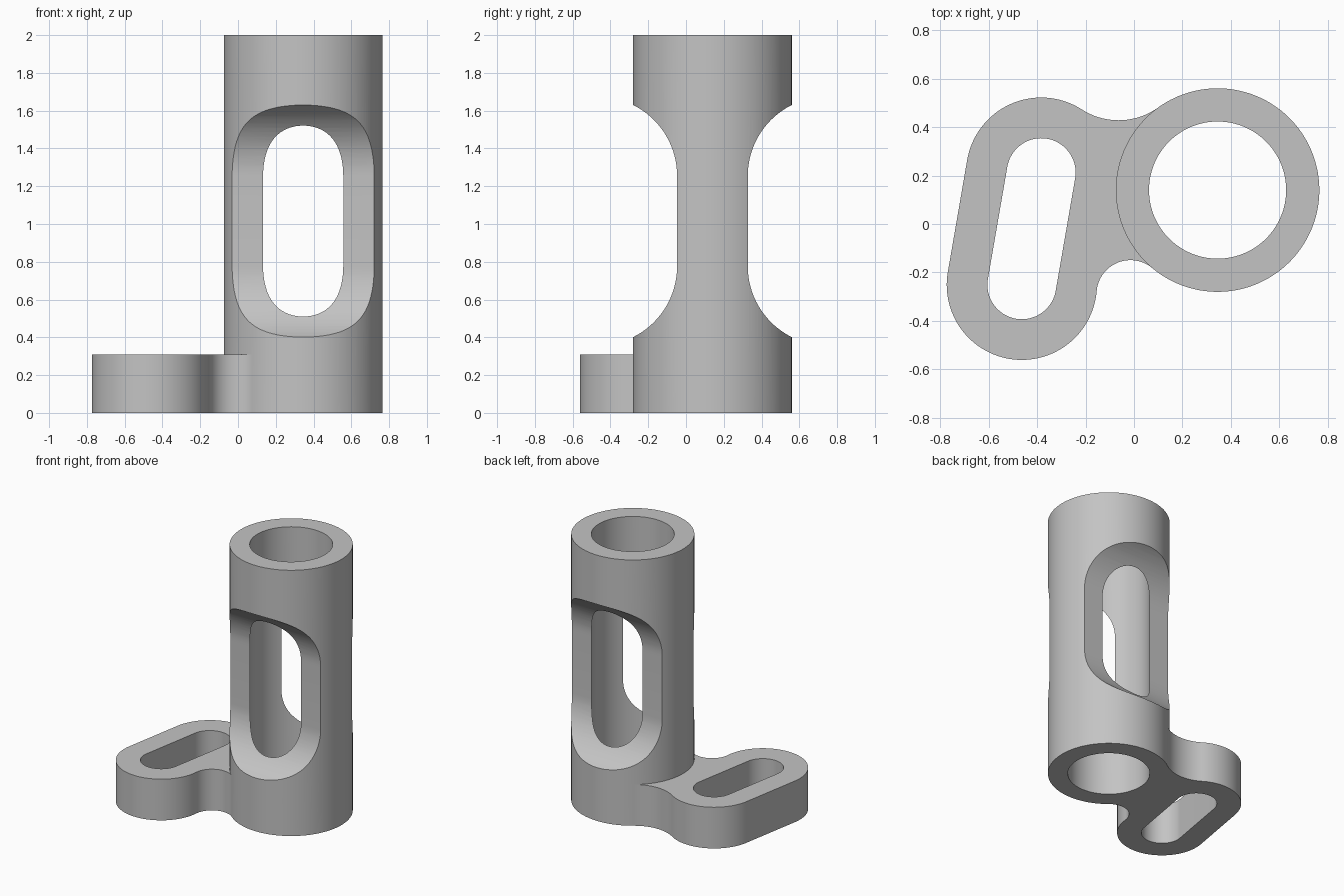
import bpy
import bmesh
from math import pi, cos, sin, atan2, acos, radians
from mathutils import Vector, Matrix

if "Cube" in bpy.data.objects:
    bpy.data.objects.remove(bpy.data.objects["Cube"], do_unlink=True)

grey = bpy.data.materials.new("plain_grey")
grey.use_nodes = True
colour = (0.55, 0.55, 0.55, 1)
grey.diffuse_color = colour
grey.node_tree.nodes["Principled BSDF"].inputs["Base Color"].default_value = colour

# Main dimensions
TUBE, TUBE_R, BORE_R = Vector((0.345, 0.14)), 0.42, 0.283
SLOT_BACK, SLOT_FRONT = Vector((-0.383, 0.212)), Vector((-0.463, -0.251))
PAD_R, SLOT_R, PLATE_H = 0.31, 0.142, 0.31


def arc(centre, radius, start, end, steps=48):
    return [centre + radius * Vector((cos(a), sin(a)))
            for a in (start + (end - start) * i / steps for i in range(steps + 1))]


def angle(a, b):
    d = b - a
    return atan2(d.y, d.x)


def prism(name, points, low, high, frame=Matrix()):
    bm = bmesh.new()
    face = bm.faces.new([bm.verts.new((p.x, p.y, low)) for p in points])
    top = bmesh.ops.extrude_face_region(bm, geom=[face])["geom"]
    bmesh.ops.translate(bm, vec=(0, 0, high - low),
                        verts=[v for v in top if isinstance(v, bmesh.types.BMVert)])
    bmesh.ops.transform(bm, matrix=frame, verts=bm.verts)
    bmesh.ops.remove_doubles(bm, verts=bm.verts, dist=1e-5)
    bmesh.ops.recalc_face_normals(bm, faces=bm.faces)
    mesh = bpy.data.meshes.new(name)
    bm.to_mesh(mesh)
    bm.free()
    mesh.materials.append(grey)
    obj = bpy.data.objects.new(name, mesh)
    bpy.context.collection.objects.link(obj)
    return obj


def combine(target, tool, operation):
    mod = target.modifiers.new(operation, "BOOLEAN")
    mod.operation, mod.object, mod.solver = operation, tool, "EXACT"
    bpy.context.view_layer.objects.active = target
    bpy.ops.object.modifier_apply(modifier=mod.name)
    bpy.data.objects.remove(tool, do_unlink=True)


def fillet_centre(pad, radius, side):
    # Centre of a circle touching both the pad end and the tube
    a, b, c = PAD_R + radius, TUBE_R + radius, (TUBE - pad).length
    turn = acos((a * a + c * c - b * b) / (2 * a * c))
    heading = angle(pad, TUBE) + side * turn
    return pad + a * Vector((cos(heading), sin(heading)))


# Slotted foot plate, blended into the tube by two hollow fillets
left = angle(SLOT_BACK, SLOT_FRONT) - pi / 2
left %= 2 * pi
FRONT_FILLET, BACK_FILLET = 0.14, 0.28
front = fillet_centre(SLOT_FRONT, FRONT_FILLET, -1)
back = fillet_centre(SLOT_BACK, BACK_FILLET, 1)
outline = arc(SLOT_BACK, PAD_R, angle(SLOT_BACK, back), left)
outline += arc(SLOT_FRONT, PAD_R, left, angle(SLOT_FRONT, front) % (2 * pi), 64)
outline += arc(front, FRONT_FILLET, angle(front, SLOT_FRONT) % (2 * pi), angle(front, TUBE))
outline += arc(TUBE, 0.35, angle(TUBE, front) % (2 * pi), angle(TUBE, back))
outline += arc(back, BACK_FILLET, angle(back, TUBE), angle(back, SLOT_BACK))
plate = prism("foot_plate", outline, 0, PLATE_H)

# Upright tube joined to the plate
body = prism("slotted_tube_bracket", arc(TUBE, TUBE_R, 0, 2 * pi, 144)[:-1], 0, 2)
combine(body, plate, "UNION")

# Through slot in the plate and bore in the tube
slot = arc(SLOT_BACK, SLOT_R, left - pi, left) + arc(SLOT_FRONT, SLOT_R, left, left + pi)
combine(body, prism("slot_cutter", slot, -0.5, 1), "DIFFERENCE")
bore = arc(TUBE, BORE_R, 0, 2 * pi, 144)[:-1]
combine(body, prism("bore_cutter", bore, -0.5, 2.5), "DIFFERENCE")

# Round-ended side windows, front and back, swept along x
sweep = Matrix(((0, 0, 1, 0), (1, 0, 0, 0), (0, 1, 0, 0), (0, 0, 0, 1)))
WINDOW_R, WEB = 0.42, 0.187
for side in (-1, 1):
    y = TUBE.y + side * (WEB + WINDOW_R)
    window = arc(Vector((y, 1.254)), WINDOW_R, 0, pi) + arc(Vector((y, 0.777)), WINDOW_R, pi, 2 * pi)
    combine(body, prism("window_cutter", window, -0.5, 1.2, sweep), "DIFFERENCE")

# Smooth curved walls with crisp edges
bpy.ops.object.select_all(action="DESELECT")
body.select_set(True)
bpy.context.view_layer.objects.active = body
bpy.ops.object.shade_smooth_by_angle(angle=radians(25))
